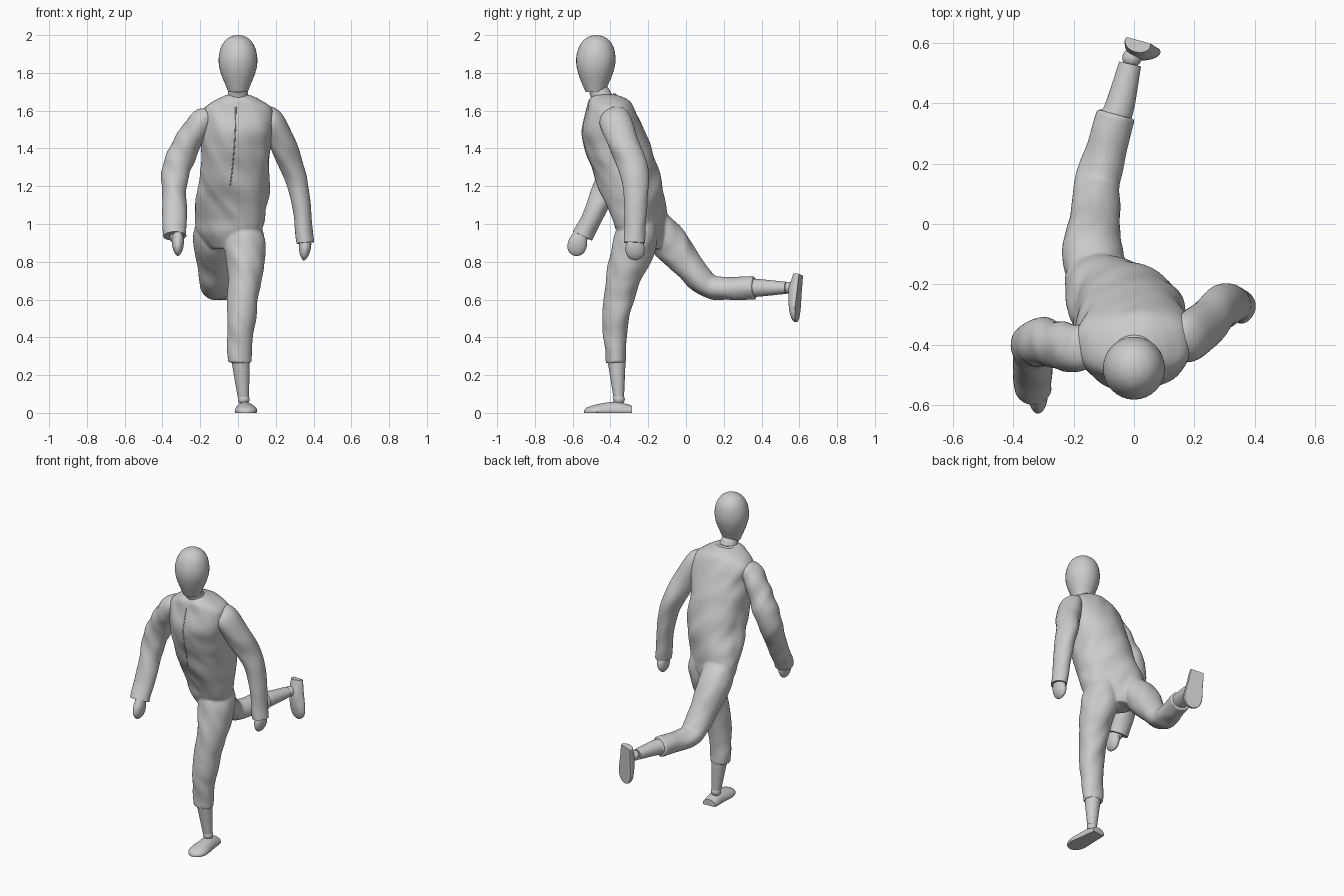
import bpy, bmesh, math
from mathutils import Vector, Matrix, noise

if "Cube" in bpy.data.objects:
    bpy.data.objects.remove(bpy.data.objects["Cube"])


def finish(bm, name, angle=45):
    bmesh.ops.recalc_face_normals(bm, faces=bm.faces[:])
    me = bpy.data.meshes.new(name)
    bm.to_mesh(me)
    bm.free()
    ob = bpy.data.objects.new(name, me)
    bpy.context.collection.objects.link(ob)
    bpy.ops.object.select_all(action='DESELECT')
    ob.select_set(True)
    bpy.context.view_layer.objects.active = ob
    bpy.ops.object.shade_smooth_by_angle(angle=math.radians(angle))
    return ob


def spline(keys, steps):
    """Catmull-Rom through tuples of any length."""
    pts = [keys[0]] + list(keys) + [keys[-1]]
    out = []
    for i in range(1, len(pts) - 2):
        for s in range(steps):
            t = s / steps
            out.append([0.5 * (2*b + (c-a)*t + (2*a-5*b+4*c-d)*t*t + (3*b-a-3*c+d)*t**3)
                        for a, b, c, d in zip(*pts[i-1:i+3])])
    return out + [list(keys[-1])]


def loft(name, keys, flat=False, steps=5, sides=32, power=2.0, cloth=0.0):
    """Rings (x, y, z, half width, half depth, yaw) along a smooth path."""
    keys = [k if len(k) == 6 else k + (0,) for k in keys]
    rings = spline(keys, steps)
    centres = [Vector(r[:3]) for r in rings]
    bm = bmesh.new()
    prev = first = None
    for i, r in enumerate(rings):
        tan = Vector((0, 0, 1)) if flat else \
            (centres[min(i+1, len(rings)-1)] - centres[max(i-1, 0)]).normalized()
        yaw = math.radians(r[5])
        ref = Vector((math.cos(yaw), math.sin(yaw), 0))
        u = (ref - tan * ref.dot(tan)).normalized()
        v = tan.cross(u)
        loop = []
        for k in range(sides):
            a = 2 * math.pi * k / sides
            c, s = math.cos(a), math.sin(a)
            d = u * r[3] * math.copysign(abs(c)**(2/power), c) + \
                v * r[4] * math.copysign(abs(s)**(2/power), s)
            p = centres[i] + d
            if cloth:   # soft fabric folds
                q = Vector((p.x*11 + p.z*5, p.y*11, p.z*8 + p.x*6))
                p += d.normalized() * cloth * noise.noise(q)
            loop.append(bm.verts.new(p))
        if prev:
            for k in range(sides):
                j = (k + 1) % sides
                bm.faces.new((prev[k], prev[j], loop[j], loop[k]))
        first = first or loop
        prev = loop
    bm.faces.new(first)
    bm.faces.new(prev)
    return finish(bm, name)


def ellipsoid(name, loc, scale):
    bm = bmesh.new()
    m = Matrix.Translation(loc) @ Matrix.Diagonal((*scale, 1))
    bmesh.ops.create_uvsphere(bm, u_segments=24, v_segments=16, radius=1, matrix=m)
    return finish(bm, name)


def cord(name, pts, r, cyclic=False):
    cu = bpy.data.curves.new(name, 'CURVE')
    cu.dimensions = '3D'
    cu.bevel_depth = r
    cu.bevel_resolution = 2
    sp = cu.splines.new('POLY')
    sp.points.add(len(pts) - 1)
    for p, co in zip(sp.points, pts):
        p.co = (*co[:3], 1)
    sp.use_cyclic_u = cyclic
    bpy.context.collection.objects.link(bpy.data.objects.new(name, cu))


def foot(name, matrix):
    """Flat-soled foot: toe towards -y, sole at z = 0, ankle over origin."""
    keys = [(.072, .044, .040), (.04, .048, .048), (0, .05, .058), (-.05, .055, .056),
            (-.10, .06, .048), (-.14, .054, .038), (-.168, .034, .026), (-.18, .008, .014)]
    bm = bmesh.new()
    prev = first = None
    for y, w, h in spline(keys, 3):
        loop = [bm.verts.new(matrix @ Vector((w * math.cos(math.pi*k/14), y,
                .008 + (h - .008) * math.sin(math.pi*k/14)))) for k in range(15)]
        loop += [bm.verts.new(matrix @ Vector((x * w * .92, y, 0))) for x in (-1, 0, 1)]
        if prev:
            for k in range(18):
                j = (k + 1) % 18
                bm.faces.new((prev[k], prev[j], loop[j], loop[k]))
        first = first or loop
        prev = loop
    bm.faces.new(first)
    bm.faces.new(prev)
    finish(bm, name, 40)


# Head and neck
loft("head", [(0, -.475, 2.0, .004, .004), (0, -.475, 1.994, .034, .034),
              (0, -.475, 1.975, .064, .065), (0, -.475, 1.94, .088, .090),
              (0, -.477, 1.89, .101, .103), (0, -.478, 1.84, .101, .102),
              (0, -.479, 1.79, .088, .089), (0, -.48, 1.74, .068, .069),
              (0, -.48, 1.70, .052, .052)], flat=True)
loft("neck", [(0, -.475, 1.72, .045, .045), (0, -.45, 1.68, .055, .055),
              (0, -.43, 1.62, .065, .06)])

# Suit: trunk twisting from chest to hips, with both trouser legs
trunk = loft("suit_body",
             [(0, -.43, 1.685, .062, .06, 0), (0, -.412, 1.655, .125, .105, 0),
              (0, -.40, 1.605, .186, .127, 0), (0, -.387, 1.5, .194, .162, 0),
              (-.01, -.357, 1.4, .184, .174, 0), (-.015, -.325, 1.3, .182, .172, -7),
              (-.02, -.297, 1.2, .188, .164, -18), (-.035, -.262, 1.1, .20, .136, -27),
              (-.042, -.24, 1.02, .202, .117, -30), (-.045, -.23, .95, .175, .11, -30),
              (-.04, -.22, .87, .10, .075, -30)],
             flat=True, sides=56, power=2.2, cloth=.011)
standing = loft("standing_trouser_leg",
                [(.02, -.24, 1.03, .075, .08), (.035, -.265, .92, .108, .118),
                 (.04, -.305, .80, .098, .105), (.03, -.345, .66, .084, .084),
                 (.018, -.37, .52, .076, .074), (.012, -.374, .40, .068, .062),
                 (.01, -.372, .265, .065, .054)], steps=7, cloth=.010)
trailing = loft("trailing_trouser_leg",
                [(-.115, -.20, 1.04, .09, .08), (-.138, -.095, .915, .102, .10),
                 (-.128, .005, .785, .086, .077), (-.128, .07, .71, .08, .071),
                 (-.122, .13, .665, .076, .063), (-.10, .22, .656, .07, .058),
                 (-.06, .365, .66, .061, .06)], steps=7, cloth=.009)
for ob in (trunk, standing, trailing):
    ob.select_set(True)
bpy.context.view_layer.objects.active = trunk
bpy.ops.object.join()
for m in list(trunk.modifiers):
    trunk.modifiers.remove(m)
mod = trunk.modifiers.new("fuse", 'REMESH')
mod.mode = 'VOXEL'
mod.voxel_size = .008
mod.use_smooth_shade = True
mod = trunk.modifiers.new("soften", 'SMOOTH')
mod.factor = .5
mod.iterations = 4
for m in ("fuse", "soften"):
    bpy.ops.object.modifier_apply(modifier=m)
bpy.ops.object.shade_smooth_by_angle(angle=math.radians(45))

# Collar, and front fastening laid on the chest
cord("collar", [(.07*math.cos(a), -.442 + .066*math.sin(a), 1.663 + .02*math.sin(a))
                for a in [2*math.pi*i/32 for i in range(32)]], .009, True)
seam = [trunk.ray_cast(Vector((-.012 - .03*t*t, -2, 1.62 - .42*t)), Vector((0, 1, 0)))[1]
        for t in [i/24 for i in range(25)]]
cord("front_seam", seam, .003)

# Arms: sleeves, wrists and hands
sleeves = {
    "right": [(-.13, -.41, 1.565, .025, .035), (-.155, -.412, 1.562, .055, .068),
              (-.195, -.412, 1.54, .066, .082), (-.25, -.405, 1.46, .068, .08),
              (-.30, -.39, 1.36, .076, .078), (-.328, -.395, 1.28, .074, .074),
              (-.338, -.435, 1.17, .064, .064), (-.337, -.49, 1.05, .063, .056),
              (-.334, -.545, .935, .063, .052)],
    "left": [(.12, -.395, 1.57, .025, .035), (.145, -.39, 1.565, .055, .068),
             (.182, -.378, 1.54, .066, .084), (.235, -.335, 1.43, .07, .082),
             (.278, -.288, 1.33, .066, .08), (.312, -.268, 1.22, .056, .068),
             (.338, -.268, 1.06, .050, .060), (.354, -.275, .90, .046, .055)]}
hands = {"right": (-.318, -.575, .892), "left": (.354, -.27, .868)}
for side, keys in sleeves.items():
    loft(side + "_sleeve", keys, steps=8, cloth=.009)
    loc = Vector(hands[side])
    ellipsoid(side + "_wrist", Vector(keys[-1][:3]).lerp(loc, .2), (.03, .03, .03))
    ax = Vector((0, .28, 1)) if side == "right" else Vector((.1, -.08, 1))
    loft(side + "_hand", [tuple(loc + ax * h) + (w, d) for h, w, d in
         [(.06, .024, .034), (.03, .031, .045), (0, .031, .051),
          (-.03, .024, .046), (-.05, .013, .03), (-.06, .003, .006)]])

# Supporting lower leg
loft("standing_shin", [(.012, -.37, .30, .05, .047), (.016, -.366, .25, .046, .045),
                       (.028, -.356, .085, .03, .028)])
ellipsoid("standing_ankle", (.03, -.355, .072), (.031, .031, .031))
foot("standing_foot", Matrix.Translation((.037, -.36, 0)) @ Matrix.Rotation(math.radians(3), 4, 'Z'))

# Trailing lower leg, sole turned to the rear
loft("trailing_shin", [(-.075, .34, .662, .05, .048), (-.05, .38, .662, .049, .047),
                       (-.013, .53, .662, .037, .032)])
ellipsoid("trailing_ankle", (-.007, .55, .662), (.032, .032, .032))
up = Vector((-.27, -.96, .06)).normalized()
back = Vector((-.1, .1, 1))
back = (back - up * back.dot(up)).normalized()
m = Matrix((back.cross(up), back, up)).transposed().to_4x4()
foot("trailing_foot", Matrix.Translation((.022, .602, .66)) @ m)
